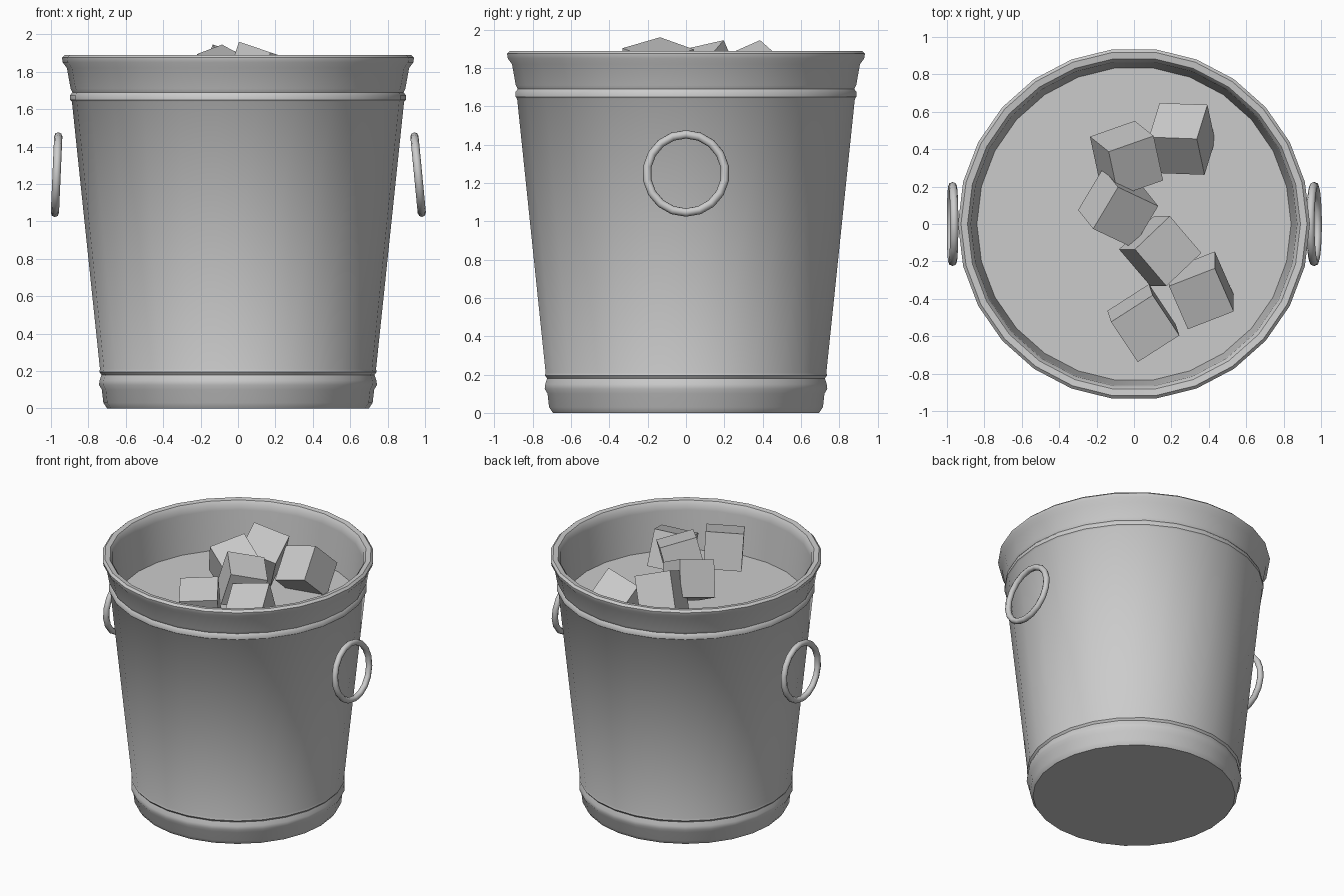
import bpy, bmesh, math
from mathutils import Matrix, Vector

if "Cube" in bpy.data.objects:
    bpy.data.objects.remove(bpy.data.objects["Cube"])


def activate(obj):
    bpy.ops.object.select_all(action='DESELECT')
    obj.select_set(True)
    bpy.context.view_layer.objects.active = obj


def lathe(name, profile, sides=26, angle=40):
    """Spin an (r, z) profile around z."""
    bm = bmesh.new()
    verts = [bm.verts.new((r, 0, z)) for r, z in profile]
    edges = [bm.edges.new(p) for p in zip(verts, verts[1:])]
    bmesh.ops.spin(bm, geom=verts + edges, cent=(0, 0, 0), axis=(0, 0, 1),
                   angle=2 * math.pi, steps=sides)
    bmesh.ops.remove_doubles(bm, verts=bm.verts, dist=1e-4)
    bmesh.ops.recalc_face_normals(bm, faces=bm.faces)
    mesh = bpy.data.meshes.new(name)
    bm.to_mesh(mesh)
    bm.free()
    obj = bpy.data.objects.new(name, mesh)
    bpy.context.collection.objects.link(obj)
    activate(obj)
    bpy.ops.object.shade_smooth_by_angle(angle=math.radians(angle))
    return obj


def ice_cube(name, centre, up, side, size=0.265):
    """Cube whose top face points along up, with one edge along side."""
    z = Vector(up).normalized()
    x = Vector(side)
    x = (x - z * x.dot(z)).normalized()
    rot = Matrix((x, z.cross(x), z)).transposed().to_4x4()
    bpy.ops.mesh.primitive_cube_add(size=size)
    obj = bpy.context.object
    obj.name = name
    obj.matrix_world = Matrix.Translation(centre) @ rot


# Bucket: base band, tapered wall, bead, flared rolled rim, inner wall and floor
lathe("bucket", [
    (0, 0), (0.70, 0), (0.72, 0.03), (0.728, 0.10), (0.743, 0.125),
    (0.74, 0.15), (0.73, 0.18), (0.742, 0.195), (0.738, 0.21),
    (0.888, 1.64), (0.897, 1.65), (0.897, 1.675), (0.885, 1.69),
    (0.895, 1.71), (0.915, 1.82), (0.937, 1.85), (0.941, 1.875),
    (0.925, 1.89), (0.89, 1.885), (0.872, 1.86), (0.868, 1.82),
    (0.84, 1.53), (0.70, 0.05), (0, 0.05)])

# Level surface that the ice rests in
lathe("ice_bed", [(0, 1.53), (0.845, 1.53)])

# Ring handles, each leaning out at the bottom
for name, x, tilt in (("right_handle", 0.963, 84.5), ("left_handle", -0.97, 92.5)):
    bpy.ops.mesh.primitive_torus_add(
        major_radius=0.205, minor_radius=0.022, major_segments=18,
        minor_segments=8, location=(x, 0, 1.25),
        rotation=(0, math.radians(tilt), 0))
    ring = bpy.context.object
    ring.name = name
    activate(ring)
    bpy.ops.object.shade_smooth_by_angle(angle=math.radians(60))

# Tumbled ice cubes: centre, top-face direction, edge direction
cubes = [
    ((0.257, 0.455, 1.65), (-0.15, 0.70, 0.65), (0.26, -0.01, 0.07)),
    ((-0.04, 0.35, 1.74), (0.10, -0.08, 0.23), (0.23, 0.08, -0.07)),
    ((-0.085, 0.085, 1.745), (0.08, -0.10, 0.23), (0.20, -0.09, -0.13)),
    ((0.14, -0.145, 1.775), (0.085, 0.0, 0.25), (0.17, -0.20, -0.06)),
    ((0.36, -0.355, 1.69), (0.0, -0.09, 0.25), (0.23, 0.09, 0.03)),
    ((0.05, -0.53, 1.72), (0.02, -0.06, 0.26), (0.22, 0.14, 0.02)),
]
for i, (centre, up, side) in enumerate(cubes, 1):
    ice_cube(f"ice_cube_{i}", centre, up, side)
